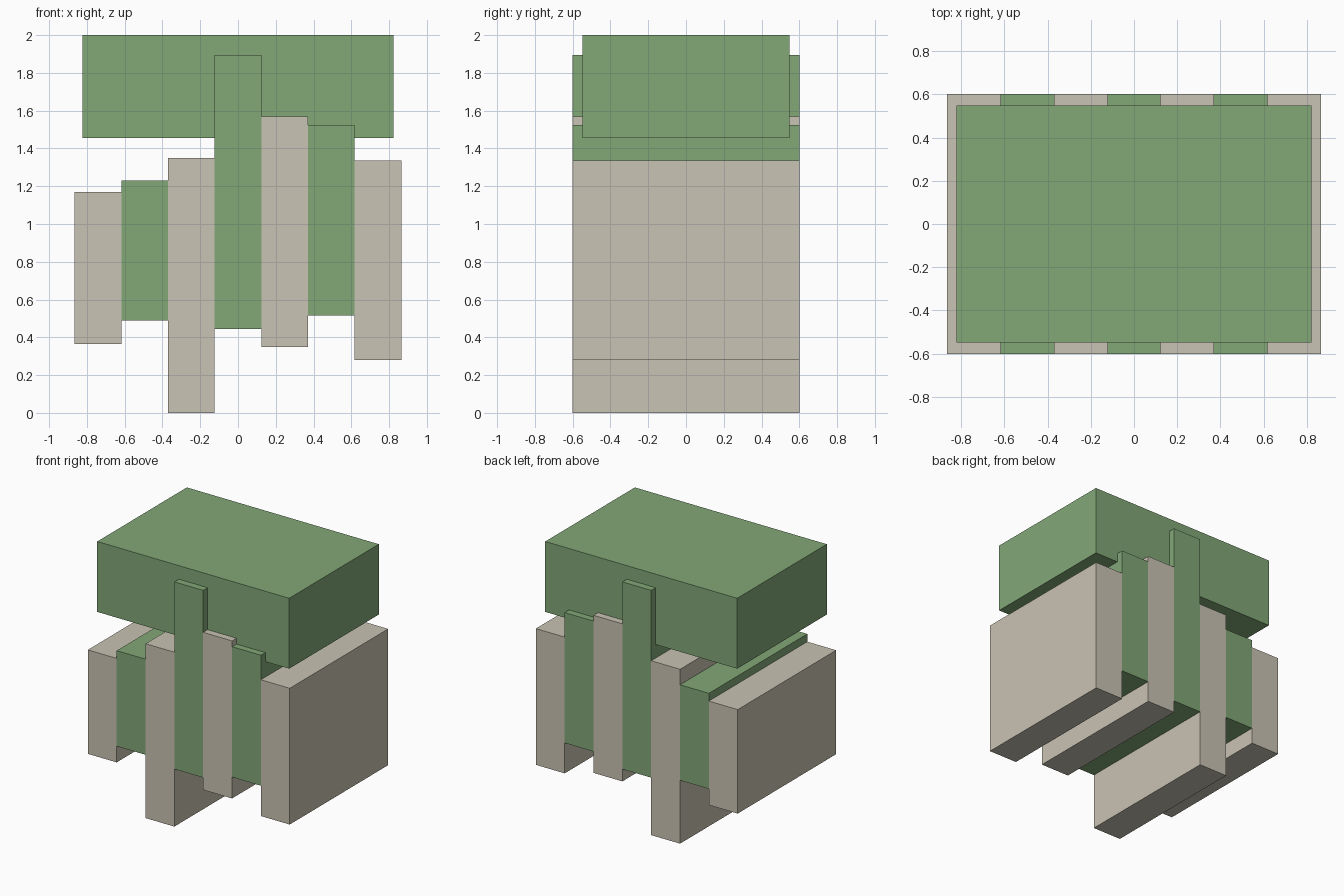
import bpy

old = bpy.data.objects.get("Cube")
if old:
    bpy.data.objects.remove(old, do_unlink=True)


def material(name, colour):
    m = bpy.data.materials.new(name)
    m.use_nodes = True
    m.diffuse_color = colour
    bsdf = next(n for n in m.node_tree.nodes if n.type == 'BSDF_PRINCIPLED')
    bsdf.inputs["Base Color"].default_value = colour
    return m


green = material("leaf green", (0.223, 0.392, 0.185, 1))
beige = material("warm beige", (0.584, 0.546, 0.451, 1))


def box(name, x, width, depth, bottom, top, mat):
    bpy.ops.mesh.primitive_cube_add(size=1, location=(x, 0, (bottom + top) / 2))
    ob = bpy.context.object
    ob.name = ob.data.name = name
    ob.scale = (width, depth, top - bottom)
    bpy.ops.object.transform_apply(location=False, rotation=False, scale=True)
    ob.data.materials.append(mat)
    return ob


# Row of upright slabs, alternating colours, from right (-x) to left (+x)
SLAB_WIDTH = 0.247
spans = [(0.365, 1.17), (0.49, 1.23), (0, 1.35), (0.445, 1.895),
         (0.35, 1.57), (0.515, 1.525), (0.28, 1.335)]
for i, (bottom, top) in enumerate(spans):
    box(f"slab_{i + 1}", (i - 3) * SLAB_WIDTH, SLAB_WIDTH, 1.204,
        bottom, top, green if i % 2 else beige)

# Large block resting over the slabs
box("top_block", 0, 1.644, 1.096, 1.455, 2, green)
